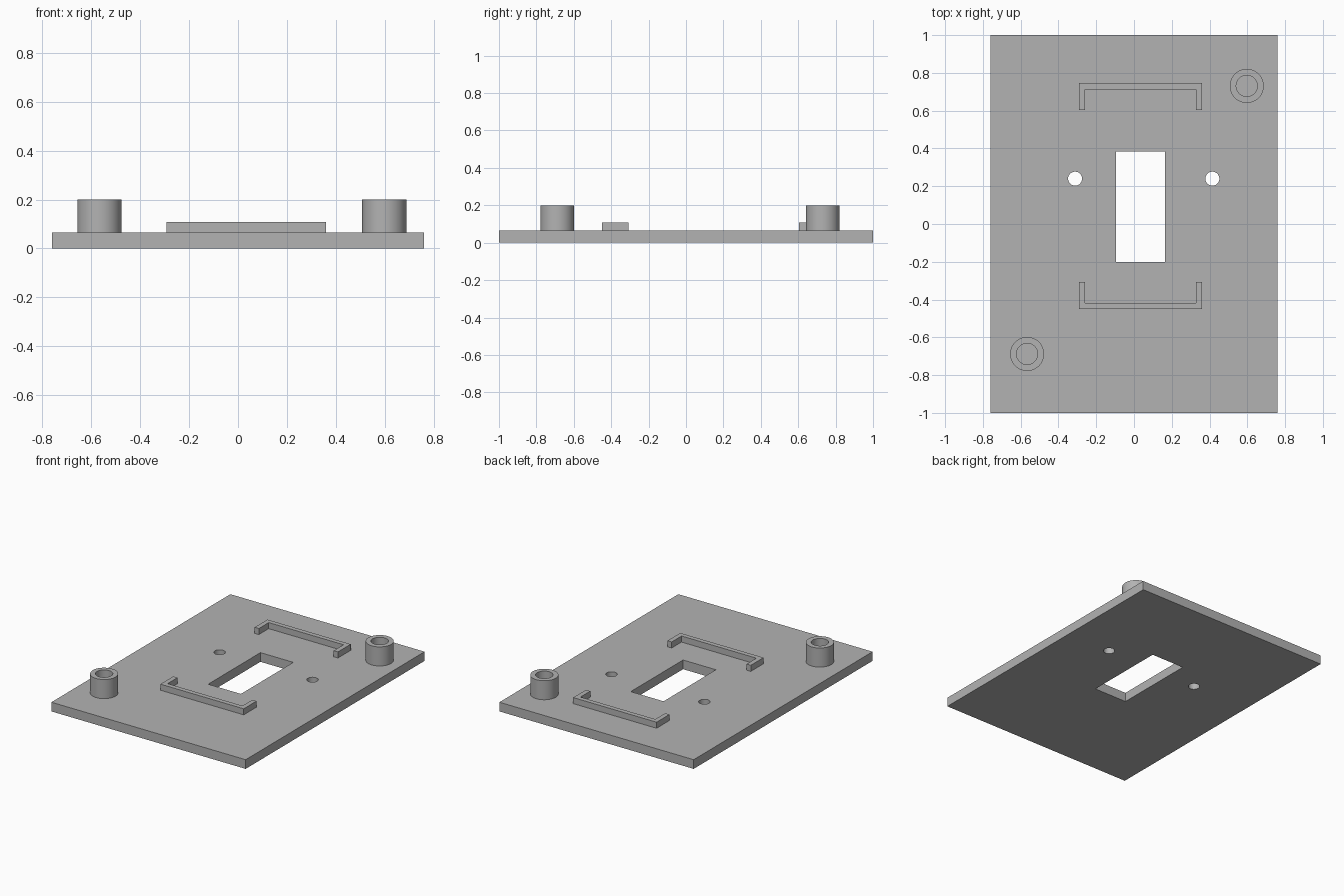
import bpy, bmesh
from math import cos, sin, tau

if "Cube" in bpy.data.objects:
    bpy.data.objects.remove(bpy.data.objects["Cube"])

PLATE_TOP, WALL_TOP, POST_TOP = 0.065, 0.108, 0.20
SINK = 0.005  # raised parts overlap the plate slightly

grey = bpy.data.materials.new("plain_grey")
grey.use_nodes = True
grey.diffuse_color = (0.45, 0.45, 0.45, 1)
grey.node_tree.nodes["Principled BSDF"].inputs["Base Color"].default_value = grey.diffuse_color


def rect(x0, x1, y0, y1):
    return [(x0, y0), (x1, y0), (x1, y1), (x0, y1)]


def circle(x, y, r, n=48):
    return [(x + r * cos(tau * i / n), y + r * sin(tau * i / n)) for i in range(n)]


def extrude(name, loops, z0, z1):
    """Fill a flat outline (later loops are holes) and extrude it from z0 to z1."""
    curve = bpy.data.curves.new(name, "CURVE")
    curve.dimensions = "2D"
    curve.fill_mode = "BOTH"
    curve.extrude = (z1 - z0) / 2
    for loop in loops:
        spline = curve.splines.new("POLY")
        spline.points.add(len(loop) - 1)
        for point, (x, y) in zip(spline.points, loop):
            point.co = (x, y, 0, 1)
        spline.use_cyclic_u = True
    obj = bpy.data.objects.new(name, curve)
    bpy.context.collection.objects.link(obj)
    bpy.ops.object.select_all(action="DESELECT")
    obj.select_set(True)
    bpy.context.view_layer.objects.active = obj
    bpy.ops.object.convert(target="MESH")
    obj = bpy.context.object
    obj.name = name

    # Weld caps to sides and place at height
    bm = bmesh.new()
    bm.from_mesh(obj.data)
    bmesh.ops.remove_doubles(bm, verts=bm.verts, dist=1e-5)
    bmesh.ops.translate(bm, verts=bm.verts, vec=(0, 0, (z0 + z1) / 2))
    bmesh.ops.recalc_face_normals(bm, faces=bm.faces)
    bm.to_mesh(obj.data)
    bm.free()
    obj.data.materials.clear()
    obj.data.materials.append(grey)
    bpy.ops.object.shade_smooth_by_angle()
    return obj


# Base plate with window and two screw holes
extrude("base_plate", [
    rect(-0.76, 0.76, -1, 1),
    rect(-0.094, 0.163, -0.20, 0.385),
    circle(-0.312, 0.24, 0.037),
    circle(0.415, 0.24, 0.037),
], 0, PLATE_TOP)

# Hollow corner posts
for name, x, y in (("back_left_post", 0.597, 0.731), ("front_right_post", -0.566, -0.688)):
    extrude(name, [circle(x, y, 0.09), circle(x, y, 0.056)], PLATE_TOP - SINK, POST_TOP)

# U-shaped retaining walls, mirrored about the window's middle
X0, X1, T = -0.292, 0.36, 0.033
MIDDLE, NEAR, FAR = 0.148, 0.455, 0.598
for name, side in (("back_retaining_wall", 1), ("front_retaining_wall", -1)):
    outline = [(X0, NEAR), (X0, FAR), (X1, FAR), (X1, NEAR),
               (X1 - T, NEAR), (X1 - T, FAR - T), (X0 + T, FAR - T), (X0 + T, NEAR)]
    extrude(name, [[(x, MIDDLE + side * y) for x, y in outline]], PLATE_TOP - SINK, WALL_TOP)
